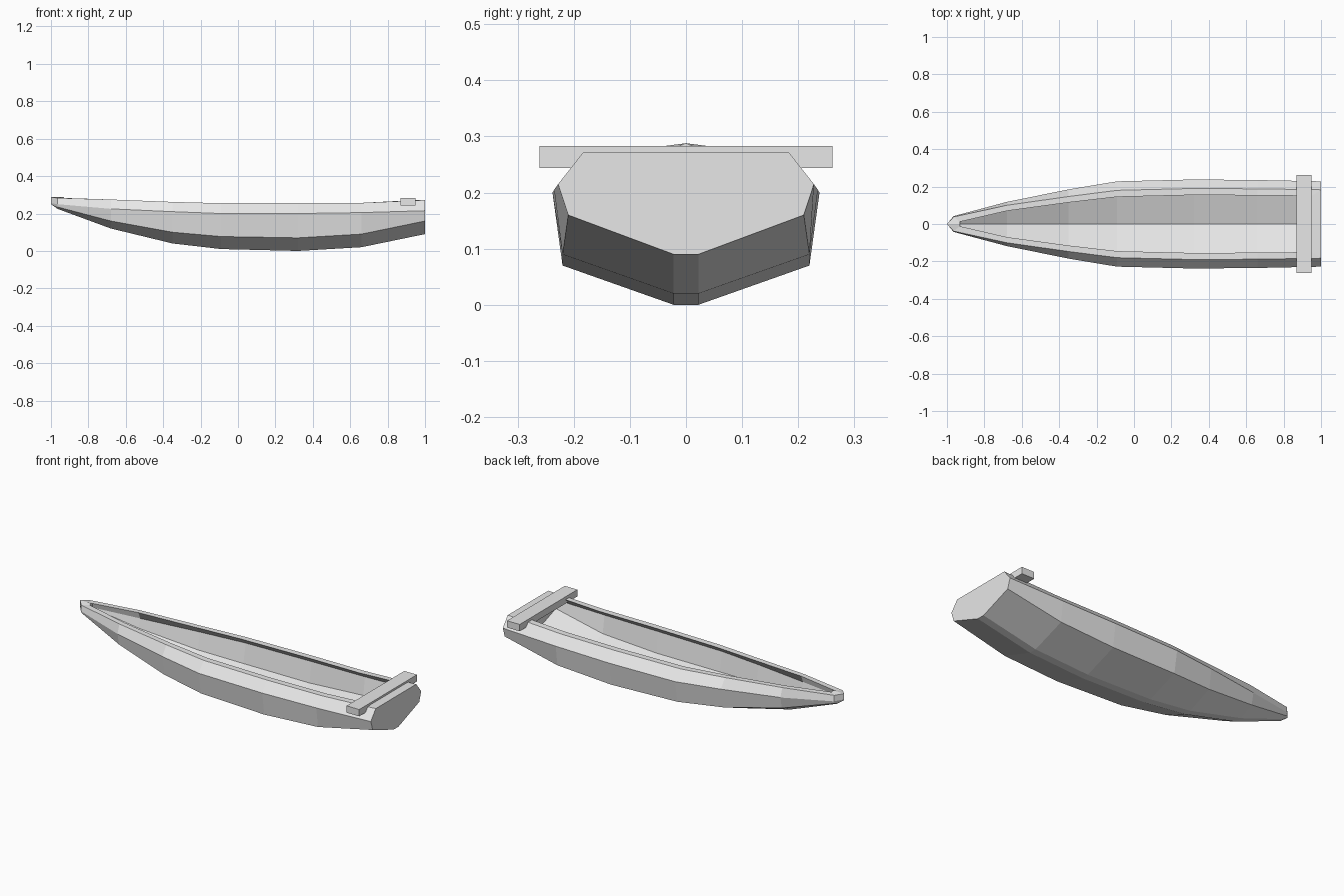
import bpy
import bmesh

default_cube = bpy.data.objects.get("Cube")
if default_cube:
    bpy.data.objects.remove(default_cube, do_unlink=True)

# One plain colour for the whole boat
grey = bpy.data.materials.new("light_grey")
grey.use_nodes = True
colour = (0.8, 0.8, 0.8, 1)
grey.diffuse_color = colour
for node in grey.node_tree.nodes:
    if node.type == "BSDF_PRINCIPLED":
        node.inputs["Base Color"].default_value = colour


def make_object(name, bm):
    """Clean up the mesh, link it to the scene and give it the material."""
    bmesh.ops.remove_doubles(bm, verts=bm.verts[:], dist=0.0005)
    bmesh.ops.dissolve_degenerate(bm, edges=bm.edges[:], dist=0.0002)
    bmesh.ops.recalc_face_normals(bm, faces=bm.faces[:])
    mesh = bpy.data.meshes.new(name)
    bm.to_mesh(mesh)
    bm.free()
    mesh.materials.append(grey)
    obj = bpy.data.objects.new(name, mesh)
    bpy.context.scene.collection.objects.link(obj)
    return obj


# Hull stations from bow to stern:
# x, keel (half width, z), chine (y, z), side (y, z), rim (y, z), inner rim y
stations = [
    (-1, (0, .25), (0, .25), (0, .255), (0, .288), 0),
    (-.965, (.012, .225), (.033, .235), (.042, .25), (.038, .283), .012),
    (-.68, (.022, .12), (.105, .16), (.118, .225), (.1, .275), .07),
    (-.35, (.022, .04), (.168, .1), (.185, .21), (.147, .262), .115),
    (-.09, (.022, .01), (.207, .077), (.228, .2), (.18, .255), .145),
    (.32, (.022, 0), (.22, .07), (.238, .2), (.19, .255), .155),
    (.66, (.022, .02), (.22, .09), (.235, .205), (.188, .257), .153),
    (1, (.022, .09), (.21, .16), (.228, .215), (.183, .272), .15),
]
cockpit_front, cockpit_back = -.93, .95
wall = .03


def half_section(station):
    """Points of one half section, from the keel over the rim to the floor."""
    x, keel, chine, side, rim, inner_y = station
    inner_x = min(max(x, cockpit_front), cockpit_back)
    outer = [(x, y, z) for y, z in (keel, chine, side, rim)]
    shrink = lambda y: max(y - wall, min(inner_y, y))
    inner = [
        (inner_x, inner_y, rim[1]),
        (inner_x, shrink(side[0]), side[1] + wall / 3),
        (inner_x, shrink(chine[0]), chine[1] + wall * .8),
        (inner_x, 0, keel[1] + wall),
    ]
    return outer + inner


# Hull: closed loft with outer skin, rim and V-shaped floor
bm = bmesh.new()
rings = []
for station in stations:
    half = half_section(station)
    mirrored = [(x, -y, z) for x, y, z in reversed(half[:-1])]
    rings.append([bm.verts.new(p) for p in half + mirrored])

count = len(rings[0])
for a, b in zip(rings, rings[1:]):
    for i in range(count):
        j = (i + 1) % count
        bm.faces.new((a[i], a[j], b[j], b[i]))

# Transom, its top and the aft wall of the cockpit
stern = rings[-1]
bm.faces.new(stern[:4] + stern[-4:])
bm.faces.new((stern[3], stern[4], stern[-5], stern[-4]))
bm.faces.new(stern[4:-4])
make_object("hull", bm)

# Crossbar resting over the stern
bm = bmesh.new()
bmesh.ops.create_cube(bm, size=1)
bmesh.ops.scale(bm, vec=(.08, .522, .039), verts=bm.verts[:])
bmesh.ops.translate(bm, vec=(.91, 0, .2635), verts=bm.verts[:])
make_object("stern_crossbar", bm)
